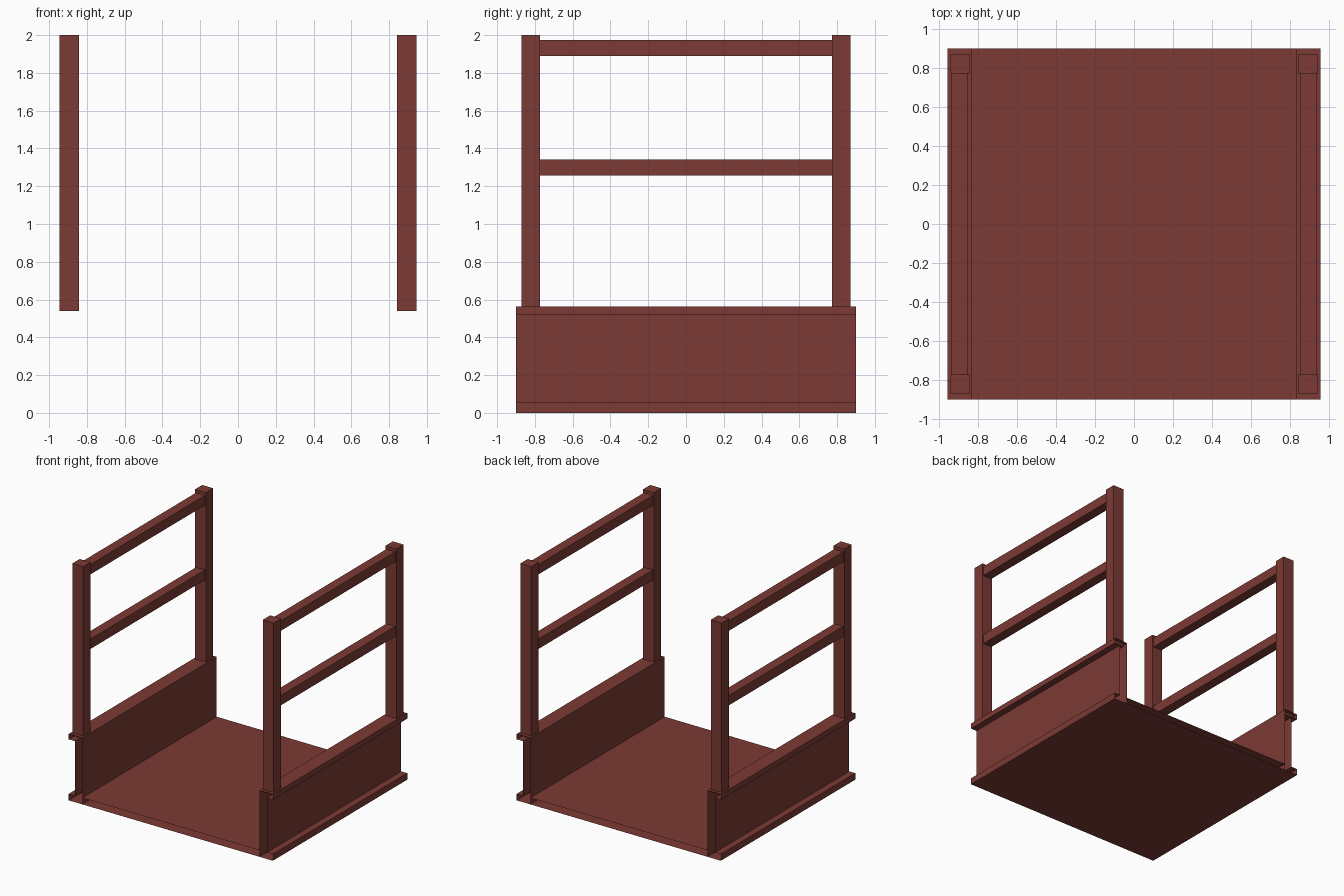
import bpy, bmesh

old = bpy.data.objects.get("Cube")
if old:
    bpy.data.objects.remove(old, do_unlink=True)

paint = bpy.data.materials.new("oxide red paint")
paint.use_nodes = True
colour = (0.2, 0.042, 0.035, 1)
paint.diffuse_color = colour
paint.node_tree.nodes["Principled BSDF"].inputs["Base Color"].default_value = colour

HALF_LENGTH = 0.9
INNER, WEB, OUTER = 0.83, 0.9, 0.957   # side channel positions in x
FLOOR, LIP, TOP = 0.055, 0.517, 0.563  # channel heights


def finish(name, bm, axes):
    mesh = bpy.data.meshes.new(name)
    bm.to_mesh(mesh)
    bm.free()
    mesh.materials.append(paint)
    obj = bpy.data.objects.new(name, mesh)
    bpy.context.collection.objects.link(obj)
    if any(axes):
        mirror = obj.modifiers.new("Mirror", 'MIRROR')
        mirror.use_axis = axes
        mirror.use_mirror_merge = False
    return obj


def open_section(name, profile, axes=(False, False, False)):
    """Run an anticlockwise x-z profile along y, leaving both ends open."""
    bm = bmesh.new()
    front = [bm.verts.new((x, -HALF_LENGTH, z)) for x, z in profile]
    back = [bm.verts.new((x, HALF_LENGTH, z)) for x, z in profile]
    for i in range(len(profile)):
        j = (i + 1) % len(profile)
        bm.faces.new((front[i], back[i], back[j], front[j]))
    return finish(name, bm, axes)


def box(name, low, high, axes):
    bm = bmesh.new()
    bmesh.ops.create_cube(bm, size=1)
    for v in bm.verts:
        v.co = [(a + b) / 2 + c * (b - a) for a, b, c in zip(low, high, v.co)]
    return finish(name, bm, axes)


# Hollow floor deck
open_section("floor_deck", [(-INNER, 0), (INNER, 0), (INNER, FLOOR), (-INNER, FLOOR)])

# Side channels, flanges facing outward
open_section("side_channels", [
    (INNER, 0), (OUTER, 0), (OUTER, FLOOR), (WEB, FLOOR),
    (WEB, LIP), (OUTER, LIP), (OUTER, TOP), (INNER, TOP)], (True, False, False))

# Four corner posts
box("guard_posts", (0.842, 0.772, 0.54), (0.944, 0.87, 2), (True, True, False))

# Guard rails between the posts
for name, bottom in (("middle_rails", 1.258), ("top_rails", 1.89)):
    box(name, (0.851, -0.775, bottom), (0.935, 0.775, bottom + 0.084), (True, False, False))
